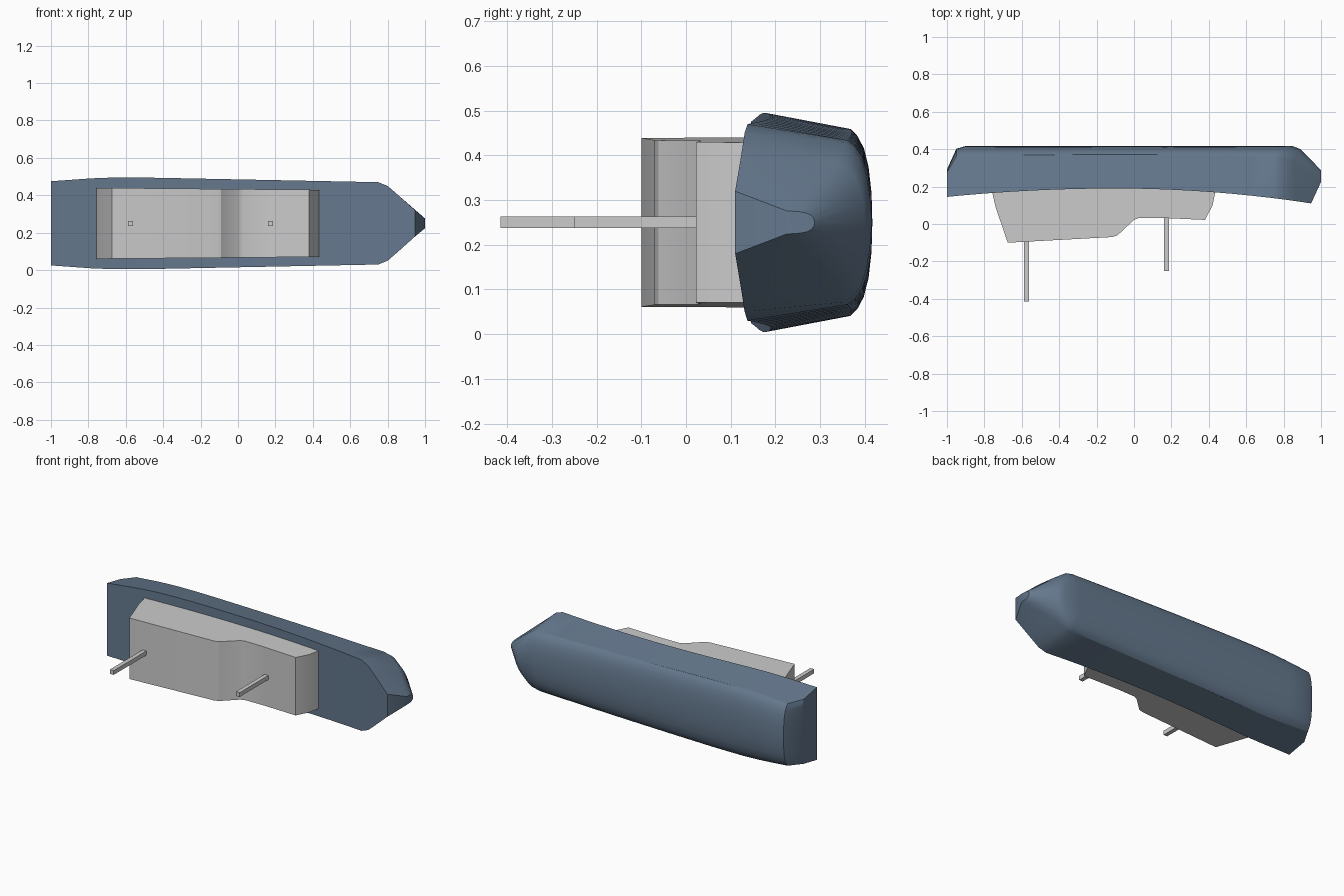
import bpy, bmesh, math

if "Cube" in bpy.data.objects:
    bpy.data.objects.remove(bpy.data.objects["Cube"])

MID = 0.25  # height of the centreline; the ship lies on its side, deck facing -y


def finish(name, bm, angle=None, mat=None):
    bmesh.ops.recalc_face_normals(bm, faces=bm.faces)
    me = bpy.data.meshes.new(name)
    bm.to_mesh(me)
    bm.free()
    ob = bpy.data.objects.new(name, me)
    bpy.context.collection.objects.link(ob)
    if mat:
        me.materials.append(mat)
    if angle:
        bpy.ops.object.select_all(action='DESELECT')
        ob.select_set(True)
        bpy.context.view_layer.objects.active = ob
        bpy.ops.object.shade_smooth_by_angle(angle=math.radians(angle))
    return ob


def lerp(x, pts):
    for (x0, v0), (x1, v1) in zip(pts, pts[1:]):
        if x <= x1:
            return v0 + (v1 - v0) * (x - x0) / (x1 - x0)
    return pts[-1][1]


def deck_y(x):
    if x < -0.1:
        return 0.19 - 0.045 * ((x + 0.1) / 0.9) ** 2
    return 0.19 - 0.08 * ((x + 0.1) / 1.05) ** 2


BEAM = [(-1, 0.225), (-0.72, 0.245), (-0.5, 0.245), (0.75, 0.22)]
# bilge curve: share of chine half-width, share of depth from chine to keel
BILGE = [(1, 0), (0.93, 0.3), (0.8, 0.6), (0.6, 0.82), (0.32, 0.96), (0, 1)]


def station(x, chine_dx=0, chine=None, keel=0.417, keel_dx=0):
    """Half section: deck edge, then chine to keel."""
    w = lerp(x, BEAM)
    cw, cy = chine or (w - 0.036, 0.371 - 0.014 * (x + 0.1) ** 2)
    ring = [(x, deck_y(x), w)]
    for s, d in BILGE:
        ring.append((x + chine_dx + (keel_dx - chine_dx) * d,
                     cy + (keel - cy) * d, cw * s))
    return ring


# ---- hull stations from stern to bow
rings = [station(-1, chine=(0.2, 0.275), keel=0.292)]
rings.append(station(-0.95, keel=0.402))
rings += [station(-0.9 + 1.65 * i / 14) for i in range(15)]
# shoulder and bow
rings.append([(0.8, deck_y(0.8), 0.2), (0.79, 0.355, 0.178), (0.795, 0.374, 0.165),
              (0.805, 0.391, 0.142), (0.82, 0.404, 0.105), (0.84, 0.412, 0.055), (0.85, 0.416, 0)])
rings.append([(0.86, deck_y(0.86), 0.148), (0.855, 0.335, 0.135), (0.86, 0.36, 0.122),
              (0.867, 0.378, 0.1), (0.875, 0.39, 0.072), (0.885, 0.398, 0.04), (0.89, 0.4, 0)])
rings.append([(0.947, 0.11, 0.07), (1, 0.225, 0.026), (1, 0.255, 0.024),
              (1, 0.27, 0.021), (1, 0.28, 0.016), (1, 0.286, 0.009), (1, 0.288, 0)])

bm = bmesh.new()
loops = []
for r in rings:
    full = r + [(x, y, -w) for x, y, w in r[-2::-1]]
    loops.append([bm.verts.new((x, y, MID + w)) for x, y, w in full])
for a, b in zip(loops, loops[1:]):
    for i in range(len(a) - 1):
        bm.faces.new((a[i], a[i + 1], b[i + 1], b[i]))
    bm.faces.new((a[-1], a[0], b[0], b[-1]))  # deck
bm.faces.new(loops[0])                        # transom
stem = loops[-1]
bm.faces.new((stem[0], stem[1], stem[-2], stem[-1]))
bm.faces.new(stem[1:-1])
paint = bpy.data.materials.new("hull_paint")
paint.diffuse_color = (0.13, 0.19, 0.27, 1)
paint.use_nodes = True
paint.node_tree.nodes["Principled BSDF"].inputs["Base Color"].default_value = paint.diffuse_color
finish("hull", bm, 28, paint)

# ---- superstructure: side profile extruded across the beam
PROFILE = [(-0.765, 0.2), (-0.74, 0.09), (-0.675, -0.1), (-0.12, -0.07), (-0.09, -0.062),
           (0, 0.022), (0.025, 0.032), (0.16, 0.032), (0.38, 0.022), (0.42, 0.1), (0.44, 0.2)]
bm = bmesh.new()
sides = []
for s in (1, -1):
    sides.append([bm.verts.new((x, y, MID + s * (0.19 - 0.009 * (x + 0.765))))
                  for x, y in PROFILE])
n = len(PROFILE)
for i in range(n):
    j = (i + 1) % n
    bm.faces.new((sides[0][i], sides[0][j], sides[1][j], sides[1][i]))
for s in sides:
    bm.faces.new(s)
finish("superstructure", bm, 28)

# ---- square masts
for name, x, y0, y1 in (("aft_mast", -0.575, -0.415, -0.06),
                        ("fore_mast", 0.173, -0.25, 0.06)):
    bm = bmesh.new()
    bmesh.ops.create_cube(bm, size=1)
    for v in bm.verts:
        v.co = (x + v.co.x * 0.026, (y0 + y1) / 2 + v.co.y * (y1 - y0), MID + v.co.z * 0.026)
    finish(name, bm)
